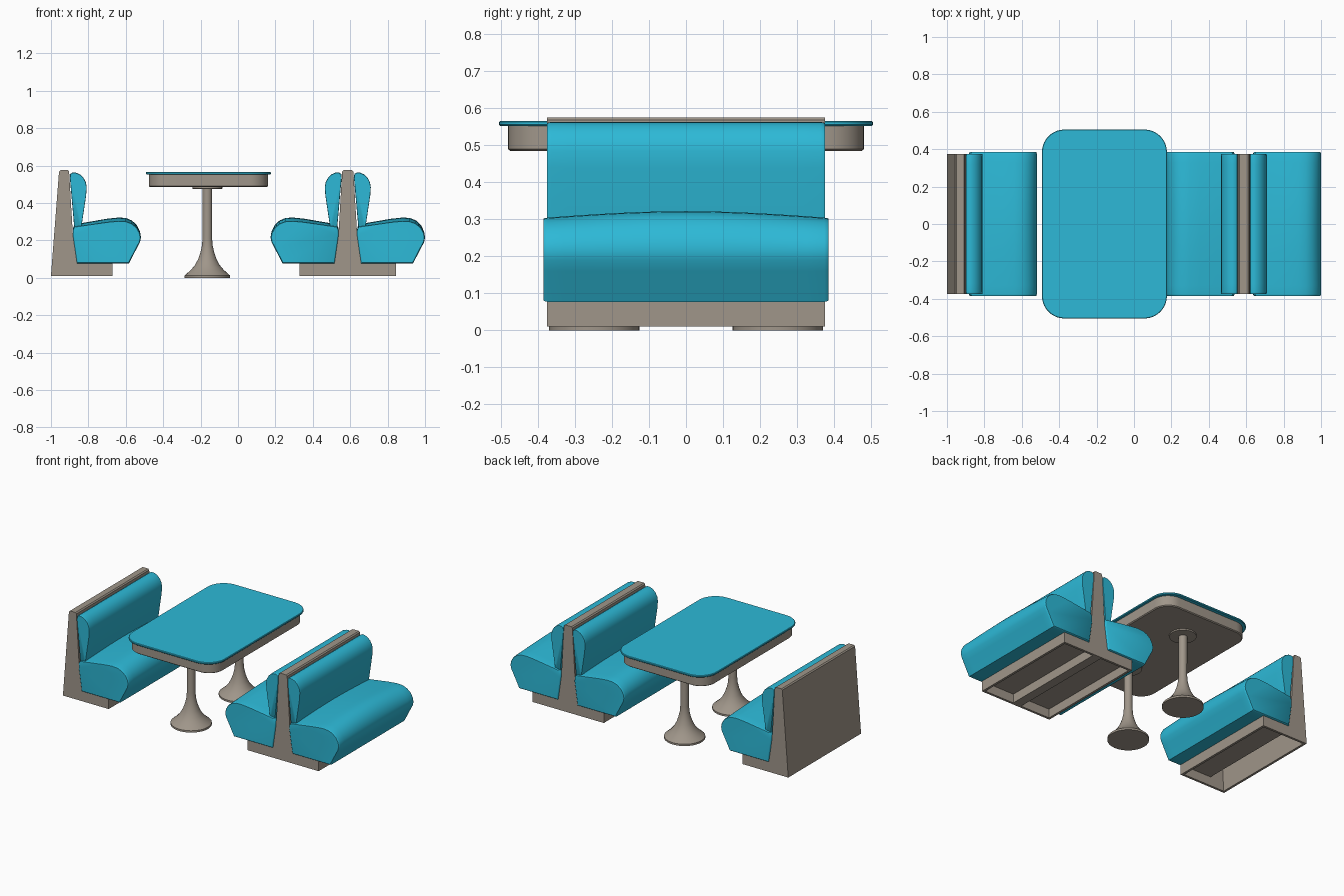
import bpy, bmesh, math

if "Cube" in bpy.data.objects:
    bpy.data.objects.remove(bpy.data.objects["Cube"])


def material(name, col):
    m = bpy.data.materials.new(name)
    m.diffuse_color = (*col, 1)
    m.use_nodes = True
    m.node_tree.nodes["Principled BSDF"].inputs["Base Color"].default_value = m.diffuse_color
    return m


BLUE = material("turquoise vinyl", (0.026, 0.485, 0.679))
GREY = material("warm grey", (0.35, 0.305, 0.254))


def finish(bm, name, mat, angle=35):
    bmesh.ops.recalc_face_normals(bm, faces=bm.faces)
    me = bpy.data.meshes.new(name)
    bm.to_mesh(me)
    bm.free()
    me.materials.append(mat)
    ob = bpy.data.objects.new(name, me)
    bpy.context.collection.objects.link(ob)
    bpy.ops.object.select_all(action='DESELECT')
    ob.select_set(True)
    bpy.context.view_layer.objects.active = ob
    bpy.ops.object.shade_smooth_by_angle(angle=math.radians(angle))
    return ob


def loft(bm, rings):
    """Skin a list of closed rings and cap both ends."""
    rows = [[bm.verts.new(p) for p in r] for r in rings]
    n = len(rows[0])
    for a, b in zip(rows, rows[1:]):
        for i in range(n):
            j = (i + 1) % n
            bm.faces.new((a[i], a[j], b[j], b[i]))
    bm.faces.new(rows[0])
    bm.faces.new(rows[-1])


def prism(bm, prof, y0, y1):
    loft(bm, [[(x, y, z) for x, z in prof] for y in (y0, y1)])


def cushion(name, prof, half, crown, place):
    """Long cushion along y with softened ends and a crowned top."""
    cx = sum(p[0] for p in prof) / len(prof)
    cz = sum(p[1] for p in prof) / len(prof)
    rings = []
    ts = [i / 8 for i in range(-8, 9)]
    stations = [(-half, .97), (-half + .003, .988)]
    stations += [(t * (half - .011), 1) for t in ts]
    stations += [(half - .003, .988), (half, .97)]
    for y, s in stations:
        c = crown * math.cos(y / half * math.pi / 2)
        ring = []
        for x, z in prof:
            lift = c * min(1, max(0, (z - .2) / .1))
            ring.append((place(cx + (x - cx) * s), y, cz + (z - cz) * s + lift))
        rings.append(ring)
    bm = bmesh.new()
    loft(bm, rings)
    finish(bm, name, BLUE, 40)


# Side profiles (x, z) of one cushion set facing +x
SEAT = [(-.861, .077), (-.883, .23), (-.881, .258), (-.872, .273), (-.79, .285),
        (-.70, .298), (-.64, .304), (-.60, .302), (-.567, .29), (-.54, .268),
        (-.524, .24), (-.519, .214), (-.524, .19), (-.54, .16), (-.583, .077)]
BACK = [(-.873, .24), (-.899, .535), (-.897, .555), (-.884, .563), (-.866, .562),
        (-.845, .553), (-.827, .536), (-.814, .512), (-.809, .485), (-.812, .44),
        (-.836, .28), (-.842, .24)]

# Three cushion sets: end bench and the two faces of the double bench
for label, place in (("end_bench", lambda x: x),
                     ("double_right", lambda x: x + 1.519),
                     ("double_left", lambda x: 1.174 - (x + 1.519))):
    cushion(label + "_seat", SEAT, .385, .018, place)
    cushion(label + "_backrest", BACK, .375, 0, place)


def frame(name, outer, core):
    """Hollow plinth: notched core with a full panel on each end."""
    bm = bmesh.new()
    prism(bm, core, -.36, .36)
    prism(bm, outer, -.375, -.36)
    prism(bm, outer, .36, .375)
    finish(bm, name, GREY, 25)


# End bench frame
top = [(-.67, .01), (-.67, .08), (-.861, .08), (-.883, .23), (-.903, .568),
       (-.91, .575), (-.95, .575), (-.957, .568), (-1, .01)]
hollow = [(-.985, .01), (-.975, .2), (-.895, .2), (-.885, .068),
          (-.685, .068), (-.685, .01)]
frame("end_bench_frame", top, top + hollow)

# Double bench frame, mirrored about its centre
C = .587
half = [(.257, .01), (.257, .08), (.076, .08), (.05, .23), (.03, .568), (.023, .575)]
top = [(C + x, z) for x, z in half] + [(C - x, z) for x, z in reversed(half)]
notch = [(.242, .01), (.242, .068), (.03, .068), (.03, .01)]
hollow = [(C - x, z) for x, z in notch] + [(C + x, z) for x, z in reversed(notch)]
frame("double_bench_frame", top, top + hollow)

# Table slabs with rounded corners
TX = -.158


def slab(name, hx, hy, r, levels, mat):
    rings = []
    for inset, z in levels:
        ring = []
        for k, (sx, sy) in enumerate(((1, 1), (-1, 1), (-1, -1), (1, -1))):
            for i in range(11):
                a = math.pi / 2 * (k + i / 10)
                ring.append((TX + sx * (hx - r) + (r - inset) * math.cos(a),
                             sy * (hy - r) + (r - inset) * math.sin(a), z))
        rings.append(ring)
    bm = bmesh.new()
    loft(bm, rings)
    finish(bm, name, mat)


slab("table_top", .334, .505, .12,
     [(.003, .553), (0, .556), (0, .563), (.003, .566)], BLUE)
slab("table_apron", .318, .481, .10,
     [(.006, .485), (0, .49), (0, .554)], GREY)

# Two trumpet pedestals
LEG = [(.08, .486), (.08, .476), (.026, .474), (.0255, .21), (.029, .17), (.037, .135),
       (.049, .1), (.066, .068), (.088, .042), (.108, .024), (.122, .012), (.122, 0)]
for side, y in (("front", -.248), ("back", .248)):
    bm = bmesh.new()
    loft(bm, [[(TX - .006 + r * math.cos(2 * math.pi * i / 32),
                y + r * math.sin(2 * math.pi * i / 32), z) for i in range(32)]
              for r, z in LEG])
    finish(bm, side + "_pedestal", GREY)
